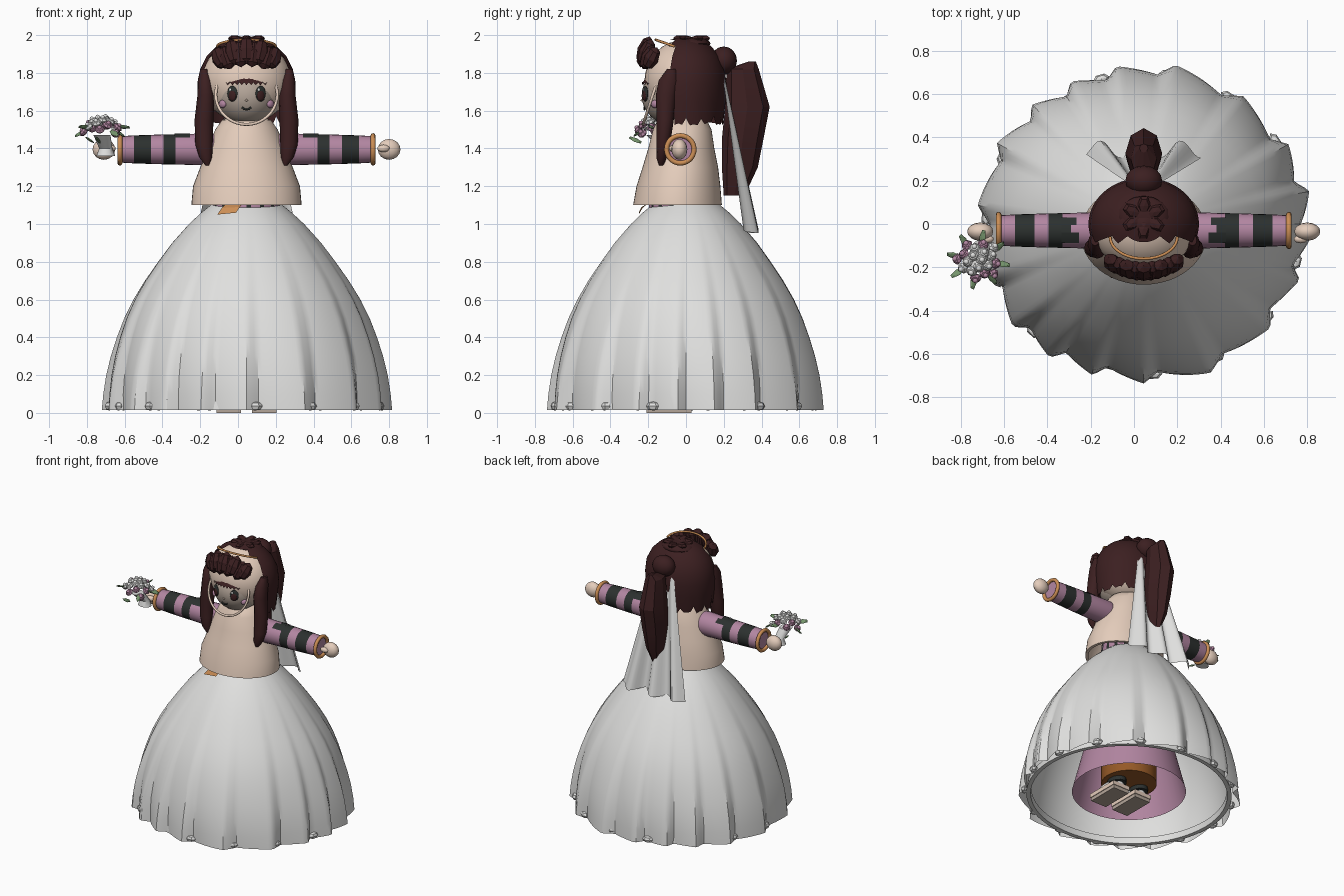
import bpy, bmesh, math, random
from mathutils import Vector, Matrix, Euler

random.seed(4)
if "Cube" in bpy.data.objects:
    bpy.data.objects.remove(bpy.data.objects["Cube"])
CX = 0.045  # body centre line


def material(name, r, g, b):
    m = bpy.data.materials.new(name)
    m.use_nodes = True
    m.diffuse_color = (r, g, b, 1)
    m.node_tree.nodes["Principled BSDF"].inputs["Base Color"].default_value = (r, g, b, 1)
    return m


WHITE = material("white cloth", .74, .74, .73)
CREAM = material("cream", .78, .61, .5)
FACE = material("face tone", .46, .38, .32)
MAUVE = material("mauve", .45, .24, .36)
HAIR = material("dark brown hair", .045, .014, .015)
DARK = material("charcoal", .025, .03, .028)
GOLD = material("orange gold", .6, .27, .09)
GREEN = material("leaf green", .18, .3, .15)
BROWN = material("boot brown", .3, .1, .02)


def finish(name, bm, mats, smooth=40):
    bmesh.ops.recalc_face_normals(bm, faces=bm.faces)
    me = bpy.data.meshes.new(name)
    bm.to_mesh(me)
    bm.free()
    ob = bpy.data.objects.new(name, me)
    bpy.context.collection.objects.link(ob)
    for m in mats:
        me.materials.append(m)
    if smooth:
        bpy.ops.object.select_all(action='DESELECT')
        ob.select_set(True)
        bpy.context.view_layer.objects.active = ob
        bpy.ops.object.shade_smooth_by_angle(angle=math.radians(smooth))


def surface(rows, closed=True, caps=True):
    """Skin a list of point rows."""
    bm = bmesh.new()
    vs = [[bm.verts.new(p) for p in row] for row in rows]
    n = len(rows[0])
    for a, b in zip(vs, vs[1:]):
        for i in range(n if closed else n - 1):
            j = (i + 1) % n
            bm.faces.new((a[i], a[j], b[j], b[i]))
    if closed and caps:
        bm.faces.new(vs[0])
        bm.faces.new(vs[-1])
    return bm


def rings(sections, n=32, wave=None):
    """Horizontal rings from (x, y, z, rx, ry)."""
    rows = []
    for k, (x, y, z, rx, ry) in enumerate(sections):
        row = []
        for i in range(n):
            a = math.tau * i / n
            w = wave(a, k / (len(sections) - 1)) if wave else 1
            row.append((x + rx * w * math.cos(a), y + ry * w * math.sin(a), z))
        rows.append(row)
    return rows


def loft(name, sections, mat, n=32, wave=None, caps=True, smooth=40):
    finish(name, surface(rings(sections, n, wave), True, caps), [mat], smooth)


def blob(name, loc, radii, mat, rot=(0, 0, 0), seg=16, smooth=60):
    bm = bmesh.new()
    mtx = Matrix.LocRotScale(Vector(loc), Euler(rot), Vector(radii))
    bmesh.ops.create_uvsphere(bm, u_segments=seg, v_segments=max(4, seg // 2), radius=1, matrix=mtx)
    finish(name, bm, [mat], smooth)


def box(name, loc, size, mat):
    bm = bmesh.new()
    bmesh.ops.create_cube(bm, size=1, matrix=Matrix.LocRotScale(Vector(loc), None, Vector(size)))
    finish(name, bm, [mat], 0)


def wire(name, pts, r, mat, cyclic=False):
    cu = bpy.data.curves.new(name, 'CURVE')
    cu.dimensions = '3D'
    cu.bevel_depth = r
    cu.bevel_resolution = 2
    sp = cu.splines.new('POLY')
    sp.points.add(len(pts) - 1)
    for p, co in zip(sp.points, pts):
        p.co = (*co, 1)
    sp.use_cyclic_u = cyclic
    cu.materials.append(mat)
    bpy.context.collection.objects.link(bpy.data.objects.new(name, cu))


# Pleated overskirt, lining and hem ornaments
PLEATS = 18


def pleat(a, t):
    saw = (a * PLEATS / math.tau + .25 * math.sin(3 * a)) % 1
    fold = saw / .75 if saw < .75 else (1 - saw) / .25
    return 1 + .075 * t * t * (fold - .65) + .01 * t * math.sin(5 * a + 1)


SKIRT = [(1.1, .19), (1.06, .24), (1, .305), (.9, .395), (.8, .47), (.7, .54), (.6, .6),
         (.5, .648), (.4, .685), (.3, .715), (.2, .737), (.1, .75), (.015, .755)]
loft("overskirt", [(CX, 0, z, r, r * .955) for z, r in SKIRT], WHITE, 216, pleat, False, 30)
loft("skirt_lining", [(CX, 0, z, r * .93, r * .9) for z, r in SKIRT[1:]], WHITE, 64, None, False)
loft("hem_band", [(CX, 0, z, r, r * .97) for z, r in ((.06, .705), (.015, .71), (.015, .68), (.06, .675))],
     WHITE, 64, None, False)
for i in range(15):
    a = math.tau * (i + .4) / 15
    blob("hem_ornament", (CX + .728 * math.cos(a), .695 * math.sin(a), .036), (.024, .04, .024),
         WHITE, (0, 0, a), 6, 0)

# Petticoat, boots and shoes under the skirt
loft("petticoat", [(CX, 0, .9, .2, .2), (CX, 0, .4, .3, .3), (CX, 0, .04, .39, .39)], MAUVE, 40, None, False)
loft("boot_shaft", [(CX, 0, .45, .16, .16), (CX, 0, .26, .17, .17), (CX, 0, .25, .19, .19),
                    (CX, 0, .1, .19, .19)], BROWN)
for s in (-1, 1):
    x = CX + s * .095
    loft("ankle", [(x, 0, .2, .05, .06), (x, -.02, .07, .06, .08)], DARK, 16)
    blob("shoe", (x, -.08, .06), (.065, .12, .045), WHITE)
    box("shoe_welt", (x, -.09, .04), (.14, .25, .03), CREAM)
    box("shoe_sole", (x, -.09, .0125), (.13, .24, .025), FACE)

# Striped waist and sash ornament
bm = surface(rings([(CX, -.02, 1.2, .175, .17), (CX, -.02, 1.04, .19, .18)], 48))
for i, f in enumerate(bm.faces):
    f.material_index = int(len(f.verts) == 4 and i % 3 == 0)
finish("striped_waist", bm, [MAUVE, DARK])
finish("sash_ornament", surface([[(-.11, -.25, 1.05), (-.01, -.25, 1.06)],
                                 [(-.085, -.23, 1.085), (.01, -.235, 1.09)],
                                 [(-.06, -.2, 1.11), (.02, -.2, 1.11)]], False), [GOLD], 0)

# Cape
loft("cape", [(CX, -.045, 1.1, .27, .215), (CX, -.045, 1.1, .292, .235), (CX, -.04, 1.2, .283, .222),
              (CX, -.03, 1.3, .245, .2), (CX, -.025, 1.4, .21, .175), (CX, -.02, 1.5, .165, .155),
              (CX, -.02, 1.55, .13, .13), (CX, -.02, 1.58, .05, .05)], CREAM, 48, None, False)

# Arms with striped sleeves, cuffs and hands, mirrored about the centre line
SLEEVE = [(.1, .05), (.14, .078), (.2, .085), (.375, .08), (.44, .079), (.505, .077), (.595, .074), (.665, .07)]
for s in (-1, 1):
    bm = surface(rings([(0, 0, d, r, r) for d, r in SLEEVE], 24))
    for f in bm.faces:
        d = f.calc_center_median().z
        f.material_index = int(.375 < d < .44 or .505 < d < .595)
    for v in bm.verts:
        v.co = (CX + s * v.co.z, v.co.y - .03, 1.395 + v.co.x)
    finish("sleeve", bm, [MAUVE, DARK])
    for d, a, b in ((.3, -.75, -.1), (.335, -.1, .3), (.31, .3, .8)):
        patch = [[(CX + s * e, -.03 + .0845 * math.sin(t), 1.395 + .0845 * math.cos(t))
                  for t in (a, (a + b) / 2, b)] for e in (d, .38)]
        finish("sleeve_patch", surface(patch, False), [DARK])
    wire("cuff", [(CX + s * .67, -.03 + .073 * math.cos(a), 1.395 + .073 * math.sin(a))
                  for a in [math.tau * i / 28 for i in range(28)]], .013, GOLD, True)
    blob("hand", (CX + s * .755, -.035, 1.395), (.06, .042, .055), CREAM)
    blob("thumb", (CX + s * .725, -.07, 1.4), (.035, .02, .02), CREAM, (0, 0, 0), 10)

# Bouquet: pale flowers in the middle, mauve ones round the edge, leaves outside
BX, BY, BZ = -.72, -.165, 1.45
loft("bouquet_wrap", [(-.7, -.11, 1.36, .05, .04), (-.7, -.11, 1.4, .035, .03), (BX, BY, 1.47, .045, .045)], WHITE, 12)
for i in range(19):
    a, t = i * 2.4, math.sqrt((i + .5) / 19)
    p = (BX + .1 * t * math.cos(a), BY + .095 * t * math.sin(a), BZ + .105 * math.sqrt(1.05 - t * t))
    mat = MAUVE if i > 8 and i % 4 else WHITE
    lean = (-.9 * t * math.sin(a), .9 * t * math.cos(a), 0)
    blob("flower", p, (.027, .027, .017), mat, lean, 8, 0)
    heart = Vector(p) + Euler(lean).to_matrix() @ Vector((0, 0, .014))
    blob("flower_heart", heart, (.014, .014, .012), mat, seg=6)
for i in range(8):
    a = math.tau * i / 8 + .6
    blob("leaf", (BX + .115 * math.cos(a), BY + .105 * math.sin(a), BZ + .03 + .04 * math.sin(i * 2.1)),
         (.04, .018, .006), GREEN, (.6 * (-1) ** i, .5 * math.cos(i * 2), a), 6, 0)

# Head, face and features
blob("head", (CX, -.01, 1.755), (.238, .21, .22), CREAM, seg=32)
blob("face", (CX, -.06, 1.68), (.165, .175, .16), FACE, seg=32)
wire("hood_rim", [(CX + .163 * math.cos(a), -.175 + .052 * math.sin(a), 1.685 + .158 * math.sin(a))
                  for a in [math.tau * i / 40 for i in range(40)]], .008, CREAM, True)


def face_y(x, z, r=.165):
    return -.06 - (r + .01) * math.sqrt(max(0, 1 - ((x - CX) / r) ** 2 - ((z - 1.68) / r) ** 2))


for s in (-1, 1):
    x = CX + s * .075
    tilt = (0, 0, s * .45)
    blob("eye", (x, face_y(x, 1.69), 1.69), (.03, .008, .042), DARK, tilt)
    blob("iris", (x, face_y(x, 1.68) - .004, 1.68), (.022, .008, .028), HAIR, tilt)
    blob("eye_glint", (x - .01, face_y(x - .01, 1.71) - .007, 1.71), (.008, .006, .009), WHITE, tilt, 8)
    x = CX + s * .127
    blob("cheek", (x, face_y(x, 1.635) - .004, 1.635), (.025, .014, .021), MAUVE, (0, 0, s * .8))
blob("nose", (CX, face_y(CX, 1.655), 1.655), (.008, .008, .006), CREAM, seg=8)
wire("mouth", [(CX + .024 * t, face_y(CX, 1.61) - .002, 1.606 + .012 * t * t)
               for t in (-1, -.5, 0, .5, 1)], .005, DARK)

# Fringe on the forehead
rows = []
for z in (1.8, 1.775, 1.75, 1.735):
    rows.append([])
    for i in range(25):
        x = CX + .148 * (i / 12 - 1)
        jag = .016 * (i % 2) if z < 1.74 else 0
        rows[-1].append((x, face_y(x, z, .19) + .018, z + jag))
finish("forehead_fringe", surface(rows, False), [HAIR])

# Swept front hair roll of overlapping tufts
for i in range(9):
    t = i / 4 - 1
    blob("front_tuft", (CX + .14 * t, -.218 + .035 * t * t, 1.912 - .04 * t * t + .008 * (-1) ** i),
         (.048, .04, .078 - .012 * t * t), HAIR, (-.35, .5 * t, .3 * t), 8, 0)

# Back hair shell with a ragged hem
CAP = [(1.995, .01), (1.975, .1), (1.94, .16), (1.89, .21), (1.82, .245), (1.74, .255), (1.65, .25), (1.53, .235)]
rows = rings([(CX, 0, z, r, r * .84) for z, r in CAP], 60)
rows[-1] = [(x, y, z + .035 * (i % 4 == 0) + random.uniform(-.01, .01)) for i, (x, y, z) in enumerate(rows[-1])]
bm = surface(rows, True, False)
front = [f for f in bm.faces if f.calc_center_median().y < -.07]
bmesh.ops.delete(bm, geom=front, context='FACES')
finish("back_hair", bm, [HAIR])
blob("crown_hair", (CX, .03, 1.955), (.12, .1, .035), HAIR)
for i in range(6):
    a = math.tau * i / 6 + .5
    blob("crown_petal", (CX + .06 * math.cos(a), .03 + .055 * math.sin(a), 1.978), (.05, .032, .02),
         HAIR, (0, -.15, a), 6, 0)

# Side locks
for s in (-1, 1):
    loft("side_lock", [(CX + s * d, y, z, rx, ry) for d, y, z, rx, ry in (
        (.225, -.075, 1.82, .02, .025), (.218, -.09, 1.76, .04, .055), (.215, -.105, 1.68, .045, .055),
        (.225, -.11, 1.55, .05, .045), (.225, -.12, 1.42, .046, .036), (.215, -.13, 1.35, .034, .027),
        (.205, -.13, 1.31, .012, .012))], HAIR, 12)

# Bun and ponytail
blob("bun", (CX, .2, 1.865), (.085, .07, .075), HAIR)
loft("ponytail", [(CX, y, z, rx, ry) for y, z, rx, ry in (
    (.35, 1.86, .02, .02), (.3, 1.82, .06, .085), (.325, 1.62, .085, .118), (.3, 1.45, .08, .11),
    (.285, 1.3, .06, .095), (.255, 1.15, .012, .055))], HAIR, 8, None, True, 20)

# Hair band
wire("tiara", [(CX + .155 * math.cos(a), -.06 - .1 * math.sin(a), 1.94 + .035 * math.sin(a))
               for a in [math.pi * i / 24 for i in range(25)]], .007, GOLD)

# Veil
rows = []
for k in range(13):
    v = k / 12
    rows.append([])
    for i in range(33):
        u = i / 16 - 1
        fold = .04 * v * math.cos(u * 9 + .5)
        rows[-1].append((CX + u * (.06 + .205 * v), .18 + .165 * v + fold,
                         1.89 - .93 * v + .008 * v * math.sin(u * 7)))
finish("veil", surface(rows, False), [WHITE])
